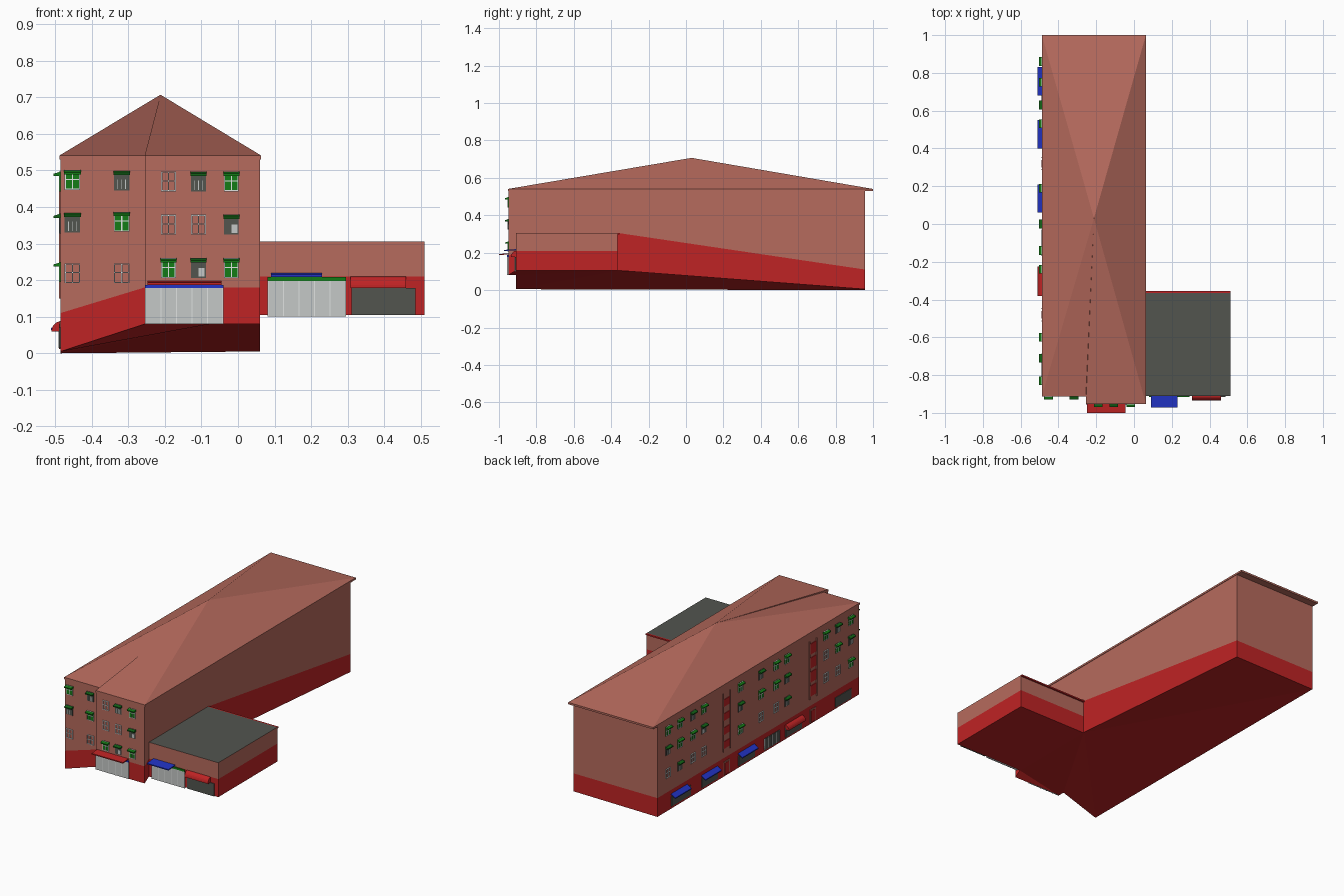
import bpy, bmesh, math

if "Cube" in bpy.data.objects:
    bpy.data.objects.remove(bpy.data.objects["Cube"])

COLOURS = {
    "salmon_wall": (0.47, 0.145, 0.11), "red": (0.52, 0.017, 0.018),
    "dark_grey": (0.085, 0.09, 0.078), "light_grey": (0.56, 0.58, 0.57),
    "blue": (0.016, 0.034, 0.56), "green": (0.007, 0.20, 0.008),
    "dark_green": (0.006, 0.12, 0.008), "white": (0.75, 0.77, 0.76),
}
NAMES = list(COLOURS)
MATS = []
for n, c in COLOURS.items():
    m = bpy.data.materials.new(n)
    m.diffuse_color = (*c, 1)
    m.use_nodes = True
    m.node_tree.nodes["Principled BSDF"].inputs["Base Color"].default_value = m.diffuse_color
    MATS.append(m)

def finish(name, bm):
    bmesh.ops.recalc_face_normals(bm, faces=bm.faces)
    me = bpy.data.meshes.new(name)
    bm.to_mesh(me)
    bm.free()
    ob = bpy.data.objects.new(name, me)
    for m in MATS:
        me.materials.append(m)
    bpy.context.collection.objects.link(ob)

def face(bm, vs, mat):
    f = bm.faces.new(vs)
    f.material_index = NAMES.index(mat)
    return f

# Walls map (along, out, up) to world space
def front(y):
    return lambda u, o, z: (u, y - o, z)

def side(u, o, z):
    return (-0.485 - o, u, z)

def prism(bm, wall, u0, u1, profile, mat):
    a = [bm.verts.new(wall(u0, o, z)) for o, z in profile]
    b = [bm.verts.new(wall(u1, o, z)) for o, z in profile]
    face(bm, a, mat)
    face(bm, b, mat)
    for i in range(len(a)):
        j = (i + 1) % len(a)
        face(bm, (a[i], a[j], b[j], b[i]), mat)

def plate(bm, wall, u0, u1, z0, z1, out, mat):
    prism(bm, wall, u0, u1, [(-0.002, z0), (out, z0), (out, z1), (-0.002, z1)], mat)

def shell(name, rings, mats, base_mat, top_mat):
    """Stacked rings of (x, y, z) joined by side faces."""
    bm = bmesh.new()
    vs = [[bm.verts.new(p) for p in r] for r in rings]
    for lo, hi, mat in zip(vs, vs[1:], mats):
        for i in range(len(lo)):
            j = (i + 1) % len(lo)
            face(bm, (lo[i], lo[j], hi[j], hi[i]), mat)
    base = face(bm, vs[0], base_mat)
    top = face(bm, vs[-1], top_mat)
    bmesh.ops.triangulate(bm, faces=[base, top])
    finish(name, bm)

# Main block: x, y, ground height, plinth height (ground slopes)
plan = [(-0.485, -0.91, 0.005, 0.11), (-0.255, -0.91, 0.08, 0.18),
        (-0.255, -0.95, 0.08, 0.18), (0.06, -0.95, 0.08, 0.18),
        (0.06, -0.91, 0.105, 0.21), (0.06, -0.36, 0.105, 0.305),
        (0.06, 0.957, 0.005, 0.11), (-0.485, 0.957, 0.0, 0.11)]
shell("main_block", [[(x, y, b) for x, y, b, t in plan],
                     [(x, y, t) for x, y, b, t in plan],
                     [(x, y, 0.535) for x, y, b, t in plan]],
      ["red", "salmon_wall"], "red", "salmon_wall")

# Pyramid roof on a thin eaves slab
eaves = [(-0.488, -0.912), (-0.255, -0.912), (-0.255, -0.952),
         (0.063, -0.952), (0.063, 1.0), (-0.488, 1.0)]
bm = bmesh.new()
lo = [bm.verts.new((x, y, 0.53)) for x, y in eaves]
hi = [bm.verts.new((x, y, 0.541)) for x, y in eaves]
apex = bm.verts.new((-0.212, 0.03, 0.707))
face(bm, lo, "salmon_wall")
for i in range(6):
    j = (i + 1) % 6
    face(bm, (lo[i], lo[j], hi[j], hi[i]), "salmon_wall")
    face(bm, (hi[i], hi[j], apex), "salmon_wall")
finish("roof", bm)

# Low shop annex
box = [(0.06, -0.91), (0.51, -0.91), (0.51, -0.365), (0.06, -0.365)]
shell("annex", [[(x, y, z) for x, y in box] for z in (0.105, 0.21, 0.306)],
      ["red", "salmon_wall"], "red", "dark_grey")
bm = bmesh.new()
prism(bm, lambda u, o, z: (u, -0.365 + o, z), 0.06, 0.51,
      [(0, 0.298), (0.01, 0.298), (0.01, 0.306), (0, 0.306)], "red")
finish("annex_back_trim", bm)

# Windows: g green blind, d dark pane, h dark with half blind, f frame only
def window(bm, wall, u, z, kind, w=0.042, h=0.054):
    u0, u1, t = u - w / 2, u + w / 2, 0.003
    if kind != "f":
        plate(bm, wall, u0, u1, z, z + h, 0.003, "green" if kind == "g" else "dark_grey")
        # Sloped hood
        prism(bm, wall, u0 - 0.002, u1 + 0.002,
              [(0, z + h - 0.012), (0.019, z + h - 0.012), (0.019, z + h - 0.006), (0, z + h)],
              "green" if kind == "g" else "dark_green")
    if kind == "h":
        plate(bm, wall, u, u1 - t, z + 0.004, z + h * 0.5, 0.005, "light_grey")
    if kind in "gf":
        for a in ((u0, u0 + t), (u - t / 2, u + t / 2), (u1 - t, u1)):
            plate(bm, wall, *a, z, z + h, 0.005, "white")
        for b in (0, h * 0.5, h - t):
            plate(bm, wall, u0, u1, z + b, z + b + t, 0.005, "white")
    if kind == "d":
        for k in range(1, 4):
            plate(bm, wall, u0 + k * w / 4 - 0.001, u0 + k * w / 4 + 0.001, z + 0.004, z + 0.03, 0.004, "light_grey")

bm = bmesh.new()
F1, F2 = front(-0.91), front(-0.95)
for u, rows in ((-0.453, ((0.447, "g"), (0.33, "d"), (0.192, "f"))),
                (-0.318, ((0.445, "d"), (0.333, "g"), (0.192, "f")))):
    for z, k in rows:
        window(bm, F1, u, z, k)
for u, kinds in ((-0.19, "ffg"), (-0.108, "dfh"), (-0.018, "ghg")):
    for z, k in zip((0.443, 0.325, 0.206), kinds):
        window(bm, F2, u, z, k, 0.04)
finish("front_windows", bm)

bm = bmesh.new()
columns = (0.86, 0.75, 0.63, 0.53, 0.19, 0.0, -0.14, -0.24, -0.6, -0.71, -0.83)
for z, kinds in ((0.443, "ggdggdgggdg"), (0.328, "dgghdggdfgd"), (0.195, "fdffgffdffg")):
    for u, k in zip(columns, kinds):
        window(bm, side, u, z, k)
finish("side_windows", bm)

# Stairwell strips with red panels, doors below
bm = bmesh.new()
for u, step in ((0.32, 0.042), (-0.48, 0.062)):
    for a in (u - 0.035, u + 0.03):
        plate(bm, side, a, a + 0.005, 0.15, 0.49, 0.005, "salmon_wall")
    for i in range(4):
        z = 0.165 + i * 0.082
        plate(bm, side, u - 0.03, u + 0.03, z, z + step, 0.003, "red")
    plate(bm, side, u - 0.028, u + 0.028, 0.012, 0.088, 0.003, "salmon_wall")
    plate(bm, side, u - 0.02, u + 0.02, 0.012, 0.08, 0.005, "red")
finish("stairwell_strips_and_doors", bm)

# Shop windows with mullions
def shop(bm, wall, u0, u1, z0, z1, pane, bar, n):
    plate(bm, wall, u0, u1, z0, z1, 0.004, pane)
    for i in range(n + 1):
        u = u0 + (u1 - u0 - 0.003) * i / n
        plate(bm, wall, u, u + 0.003, z0, z1, 0.006, bar)

bm = bmesh.new()
shop(bm, F2, -0.255, -0.04, 0.08, 0.178, "light_grey", "white", 5)
plate(bm, F2, -0.255, -0.04, 0.178, 0.187, 0.006, "blue")
shop(bm, F1, 0.08, 0.295, 0.10, 0.197, "light_grey", "white", 5)
plate(bm, F1, 0.08, 0.295, 0.197, 0.208, 0.006, "green")
plate(bm, F1, 0.31, 0.485, 0.104, 0.178, 0.005, "dark_grey")
for u in (0.725, 0.755, 0.475, 0.135, -0.30, -0.76):
    plate(bm, side, u - 0.075, u + 0.075, 0.014, 0.07, 0.004, "dark_grey")
shop(bm, side, -0.17, -0.03, 0.014, 0.08, "dark_grey", "white", 4)
finish("shop_fronts", bm)

# Awnings: sloped flat ones and quarter-round ones
def sloped(bm, wall, u0, u1, z, out, drop, mat):
    prism(bm, wall, u0, u1, [(0, z - 0.006), (out, z - drop - 0.006), (out, z - drop), (0, z)], mat)

def rounded(bm, wall, u0, u1, z, out, h, mat):
    arc = [(out * math.cos(a), z + h * math.sin(a)) for a in (i * math.pi / 12 for i in range(7))]
    prism(bm, wall, u0, u1, [(0, z)] + arc, mat)

bm = bmesh.new()
sloped(bm, F2, -0.248, -0.045, 0.197, 0.05, 0.004, "red")
sloped(bm, F1, 0.09, 0.23, 0.219, 0.062, 0.004, "blue")
rounded(bm, F1, 0.308, 0.46, 0.178, 0.025, 0.032, "red")
for u in (0.755, 0.475, 0.135):
    sloped(bm, side, u - 0.075, u + 0.075, 0.087, 0.026, 0.018, "blue")
rounded(bm, side, -0.38, -0.225, 0.06, 0.025, 0.027, "red")
finish("awnings", bm)
